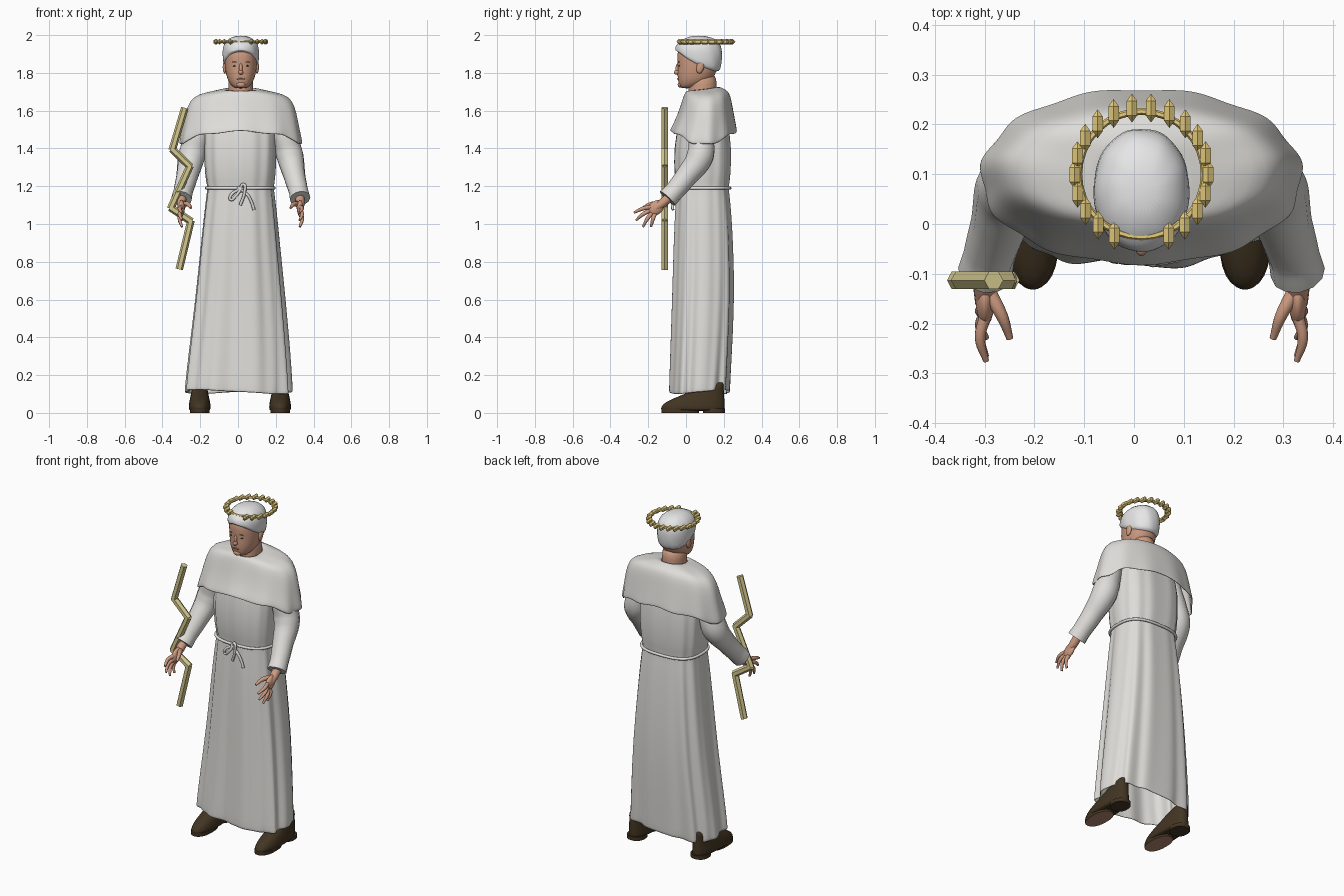
import bpy, bmesh
from math import sin, cos, pi, radians, exp, tau
from mathutils import Vector, Matrix

cube = bpy.data.objects.get("Cube")
if cube:
    bpy.data.objects.remove(cube, do_unlink=True)

CX = 0.015  # body centre line


def material(name, *rgb):
    m = bpy.data.materials.new(name)
    m.use_nodes = True
    m.diffuse_color = (*rgb, 1)
    m.node_tree.nodes["Principled BSDF"].inputs["Base Color"].default_value = (*rgb, 1)
    return m


CLOTH = material("white cloth", 0.73, 0.72, 0.69)
HAIR = material("white hair", 0.8, 0.8, 0.81)
SKIN = material("skin", 0.62, 0.33, 0.22)
LIP = material("lips and brows", 0.4, 0.19, 0.13)
DARK = material("dark eyes", 0.05, 0.035, 0.03)
GOLD = material("gold", 0.8, 0.61, 0.2)
STAFF = material("pale brass", 0.66, 0.58, 0.27)
SHOE = material("shoe leather", 0.055, 0.035, 0.016)
SOLE = material("shoe sole", 0.45, 0.25, 0.17)


def add(name, bm, mat, smooth=True):
    bmesh.ops.recalc_face_normals(bm, faces=bm.faces)
    mesh = bpy.data.meshes.new(name)
    bm.to_mesh(mesh)
    bm.free()
    mesh.materials.append(mat)
    for p in mesh.polygons:
        p.use_smooth = smooth
    ob = bpy.data.objects.new(name, mesh)
    bpy.context.collection.objects.link(ob)
    return ob


def loft(name, rings, mat, seg=32, power=2, shape=None, caps=True, subdivide=1, thick=0):
    """Skin rings of (z, x0, x1, y0, y1); shape(angle, t) gives (scale, lift)."""
    bm, loops = bmesh.new(), []
    for i, (z, x0, x1, y0, y1) in enumerate(rings):
        loop = []
        for k in range(seg):
            a = tau * k / seg - pi / 2
            s, lift = shape(a, i / (len(rings) - 1)) if shape else (1, 0)
            c, d = [(1 if v > 0 else -1) * abs(v) ** (2 / power) * s / 2 for v in (cos(a), sin(a))]
            loop.append(bm.verts.new(((x0 + x1) / 2 + c * (x1 - x0), (y0 + y1) / 2 + d * (y1 - y0), z + lift)))
        loops.append(loop)
    for lo, hi in zip(loops, loops[1:]):
        for k in range(seg):
            j = (k + 1) % seg
            bm.faces.new((lo[k], lo[j], hi[j], hi[k]))
    if caps:
        bm.faces.new(loops[0])
        bm.faces.new(loops[-1])
    ob = add(name, bm, mat)
    if thick:
        ob.modifiers.new("thickness", "SOLIDIFY").thickness = thick
    if subdivide:
        m = ob.modifiers.new("smooth", "SUBSURF")
        m.levels = m.render_levels = subdivide
    return ob


def tube(name, points, radii, mat, cyclic=False):
    """Round tube through points with a radius at each."""
    cu = bpy.data.curves.new(name, "CURVE")
    cu.dimensions, cu.bevel_depth, cu.bevel_resolution = "3D", 1, 4
    cu.use_fill_caps, cu.resolution_u = True, 6
    sp = cu.splines.new("BEZIER")
    sp.bezier_points.add(len(points) - 1)
    sp.use_cyclic_u = cyclic
    for b, p, r in zip(sp.bezier_points, points, radii):
        b.co, b.radius = p, r
        b.handle_left_type = b.handle_right_type = "AUTO"
    cu.materials.append(mat)
    ob = bpy.data.objects.new(name, cu)
    bpy.context.collection.objects.link(ob)
    bpy.ops.object.select_all(action="DESELECT")
    ob.select_set(True)
    bpy.context.view_layer.objects.active = ob
    bpy.ops.object.convert(target="MESH")
    bpy.ops.object.shade_smooth_by_angle(angle=radians(50))


def blob(name, at, size, mat, tilt=0):
    bm = bmesh.new()
    bmesh.ops.create_uvsphere(bm, u_segments=16, v_segments=10, radius=1)
    bm.transform(Matrix.Translation(at) @ Matrix.Rotation(tilt, 4, "X") @ Matrix.Diagonal((*size, 1)))
    return add(name, bm, mat)


# Robe with vertical folds and an overlapping front edge
def robe_folds(a, t):
    w = max(0.35, 1 - t * 1.1)
    wave = 0.035 * sin(9 * a + 0.6 + t) + 0.028 * cos(14 * a + 1 - 2 * t)
    return 1 + w * wave + 0.06 * exp(-4 * ((a + pi / 2) % tau)), 0.012 * (1 - t) ** 4 * sin(2 * a)


loft("robe", [(0.11, -.275, .28, -.08, .23), (0.14, -.275, .28, -.08, .232), (0.3, -.26, .27, -.075, .24),
              (0.6, -.224, .245, -.065, .255), (0.9, -.195, .215, -.058, .248), (1.1, -.174, .197, -.05, .235),
              (1.18, -.163, .186, -.044, .225), (1.2, -.163, .186, -.044, .225), (1.25, -.175, .195, -.054, .234),
              (1.4, -.183, .202, -.06, .24), (1.55, -.18, .2, -.03, .22), (1.66, -.12, .15, 0, .2)],
     CLOTH, 96, 2.8, robe_folds, caps=False, thick=0.005)


# Shoulder cape, its hem dipping over the arms
def cape_shape(a, t):
    w = (1 - t) ** 2
    return 1 + w * 0.02 * sin(11 * a), -0.07 * w * abs(cos(a)) ** 3 + 0.006 * w * cos(8 * a) + 0.012 * t * sin(a)


loft("cape", [(1.488, -.308, .338, -.082, .272), (1.5, -.306, .336, -.08, .27), (1.55, -.292, .322, -.055, .26),
              (1.615, -.277, .309, -.032, .247), (1.672, -.254, .288, -.016, .236), (1.698, -.208, .241, -.006, .22),
              (1.709, -.12, .15, .0, .194), (1.72, -.058, .088, .008, .17), (1.7, -.05, .08, .014, .16)],
     CLOTH, 72, 2.1, cape_shape, caps=False, thick=0.008)

# Rope belt, knot and hanging ends
belt = []
for k in range(32):
    c, d = cos(tau * k / 32), sin(tau * k / 32)
    belt.append((0.012 + 0.18 * (1 if c > 0 else -1) * abs(c) ** .72,
                 0.09 + 0.143 * (1 if d > 0 else -1) * abs(d) ** .72, 1.19))
tube("rope_belt", belt, [0.008] * 32, CLOTH, True)
blob("belt_knot", (0.012, -0.062, 1.185), (0.018, 0.014, 0.018), CLOTH)
for name, path in {
    "rope_loop": [(.01, -.065, 1.185), (-.035, -.072, 1.155), (-.04, -.07, 1.13), (-.01, -.075, 1.15), (.015, -.068, 1.185)],
    "rope_bow": [(.01, -.065, 1.185), (.03, -.075, 1.21), (.035, -.078, 1.17), (.012, -.07, 1.1)],
    "rope_end": [(.01, -.065, 1.185), (.05, -.075, 1.155), (.07, -.072, 1.12), (.085, -.07, 1.075)],
}.items():
    tube(name, path, [0.008] * len(path), CLOTH)

# Neck, head and hair
loft("neck", [(z, CX - .066, CX + .066, .012, .162) for z in (1.62, 1.66, 1.74, 1.8)], SKIN)
loft("head", [(1.718, -.012, .042, -.025, .03), (1.728, -.03, .06, -.034, .07), (1.755, -.052, .082, -.042, .13),
              (1.79, -.063, .093, -.046, .155), (1.83, -.07, .1, -.043, .17), (1.88, -.073, .103, -.048, .178),
              (1.92, -.069, .099, -.045, .175), (1.96, -.05, .08, -.015, .15)], SKIN, power=2.2)


def hairline(a, t):
    bumps = 0.015 * sin(9 * a + 7 * t) + 0.01 * sin(5 * a - 20 * t)
    return 1 + bumps, 0.125 * max(0, 1 - 1.4 * t) * ((1 - sin(a)) / 2) ** 1.6


loft("hair", [(1.79, -.069, .099, -.047, .17), (1.825, -.079, .109, -.056, .183), (1.855, -.081, .111, -.057, .19),
              (1.9, -.083, .113, -.056, .194), (1.95, -.077, .107, -.045, .187), (1.982, -.05, .08, -.01, .155),
              (1.997, -.015, .045, .03, .1)], HAIR, power=2.1, shape=hairline)

# Face
blob("nose", (CX, -0.046, 1.803), (0.013, 0.018, 0.013), SKIN)
blob("nose_bridge", (CX, -0.043, 1.825), (0.009, 0.013, 0.03), SKIN, radians(-10))
blob("chin", (CX, -0.03, 1.738), (0.024, 0.014, 0.016), SKIN)
blob("mouth", (CX, -0.043, 1.768), (0.022, 0.005, 0.004), LIP)
for side, s in (("left", 1), ("right", -1)):
    blob(side + "_eye", (CX + s * .032, -.035, 1.837), (0.011, 0.005, 0.004), DARK)
    blob(side + "_brow", (CX + s * .033, -.038, 1.857), (0.015, 0.005, 0.003), LIP)
    blob(side + "_ear", (CX + s * .085, .075, 1.83), (0.011, 0.02, 0.034), SKIN, radians(-12))

    # Sleeve and hand
    def at(d, y, z):
        return Vector((CX + s * d, y, z))

    tube(side + "_sleeve", [at(.2, .09, 1.59), at(.233, .08, 1.47), at(.26, .075, 1.36), at(.285, .0, 1.25),
                            at(.306, -.065, 1.17), at(.314, -.098, 1.135)],
         [.05, .068, .073, .058, .052, .055], CLOTH)
    tube(side + "_wrist", [at(.312, -.08, 1.15), at(.314, -.125, 1.11), at(.314, -.16, 1.085)], [.025, .024, .02], SKIN)
    blob(side + "_palm", at(.314, -.16, 1.085), (0.018, 0.05, 0.036), SKIN, radians(38))
    fingers = {"index": (-.185, 1.09, -.275, 1.06), "middle": (-.188, 1.073, -.265, 1.02),
               "ring": (-.18, 1.06, -.228, .985), "little": (-.165, 1.055, -.185, .985)}
    for n, (y0, z0, y1, z1) in fingers.items():
        tube(f"{side}_{n}_finger", [at(.314, y0, z0), at(.324, (y0 + y1) / 2, (z0 + z1) / 2 + .006), at(.312, y1, z1)],
             [.012, .0105, .006], SKIN)
    tube(side + "_thumb", [at(.308, -.135, 1.105), at(.28, -.185, 1.105), at(.264, -.23, 1.085)], [.016, .012, .007], SKIN)

    # Shoe with separate sole and heel
    x = CX - .005 + s * .213
    loft(side + "_shoe", [(z, x - w, x + w, y0, y1) for z, w, y0, y1 in (
        (.01, .054, -.13, .203), (.02, .059, -.136, .205), (.045, .058, -.127, .206), (.07, .053, -.085, .204),
        (.095, .047, -.02, .203), (.125, .042, .05, .2), (.145, .036, .12, .2), (.165, .02, .16, .198))], SHOE, 24, 2.3)
    for part, y0, y1, under in (("sole", -.13, .07, SOLE), ("heel", .09, .206, SHOE)):
        ob = loft(f"{side}_{part}", [(z, x - .052, x + .052, y0, y1) for z in (0, .022)], SHOE, 24, 2.3, subdivide=0)
        ob.data.materials.append(under)
        for p in ob.data.polygons:
            p.use_smooth = False
            p.material_index = int(p.normal.z < -0.5)

# Floating wreath: ring and faceted leaves
centre = Vector((CX, 0.1, 1.965))
bpy.ops.mesh.primitive_torus_add(location=centre, major_radius=0.126, minor_radius=0.007, major_segments=32, minor_segments=6)
ring = bpy.context.object
ring.name = "wreath_ring"
ring.data.materials.append(GOLD)
bm = bmesh.new()
for k in range(20):
    a = radians(-66 + 312 * k / 19)
    spot = centre + Vector((cos(a), sin(a), 0)) * 0.134
    bmesh.ops.create_uvsphere(bm, u_segments=6, v_segments=3, radius=1, matrix=Matrix.Translation(spot)
                              @ Matrix.Rotation(pi / 2, 4, "X") @ Matrix.Diagonal((0.014, 0.017, 0.029, 1)))
add("wreath_leaves", bm, GOLD, False)

# Zigzag staff of six-sided rods
bm = bmesh.new()
path = [(-.283, 1.61), (-.347, 1.395), (-.255, 1.305), (-.355, 1.085), (-.25, 1.015), (-.31, .765)]
for (xa, za), (xb, zb) in zip(path, path[1:]):
    a, b = Vector((xa, -.113, za)), Vector((xb, -.113, zb))
    turn = (b - a).to_track_quat("Z", "Y").to_matrix().to_4x4()
    bmesh.ops.create_cone(bm, cap_ends=True, segments=6, radius1=0.02, radius2=0.02, depth=(b - a).length + 0.01,
                          matrix=Matrix.Translation((a + b) / 2) @ turn)
add("zigzag_staff", bm, STAFF, False)
